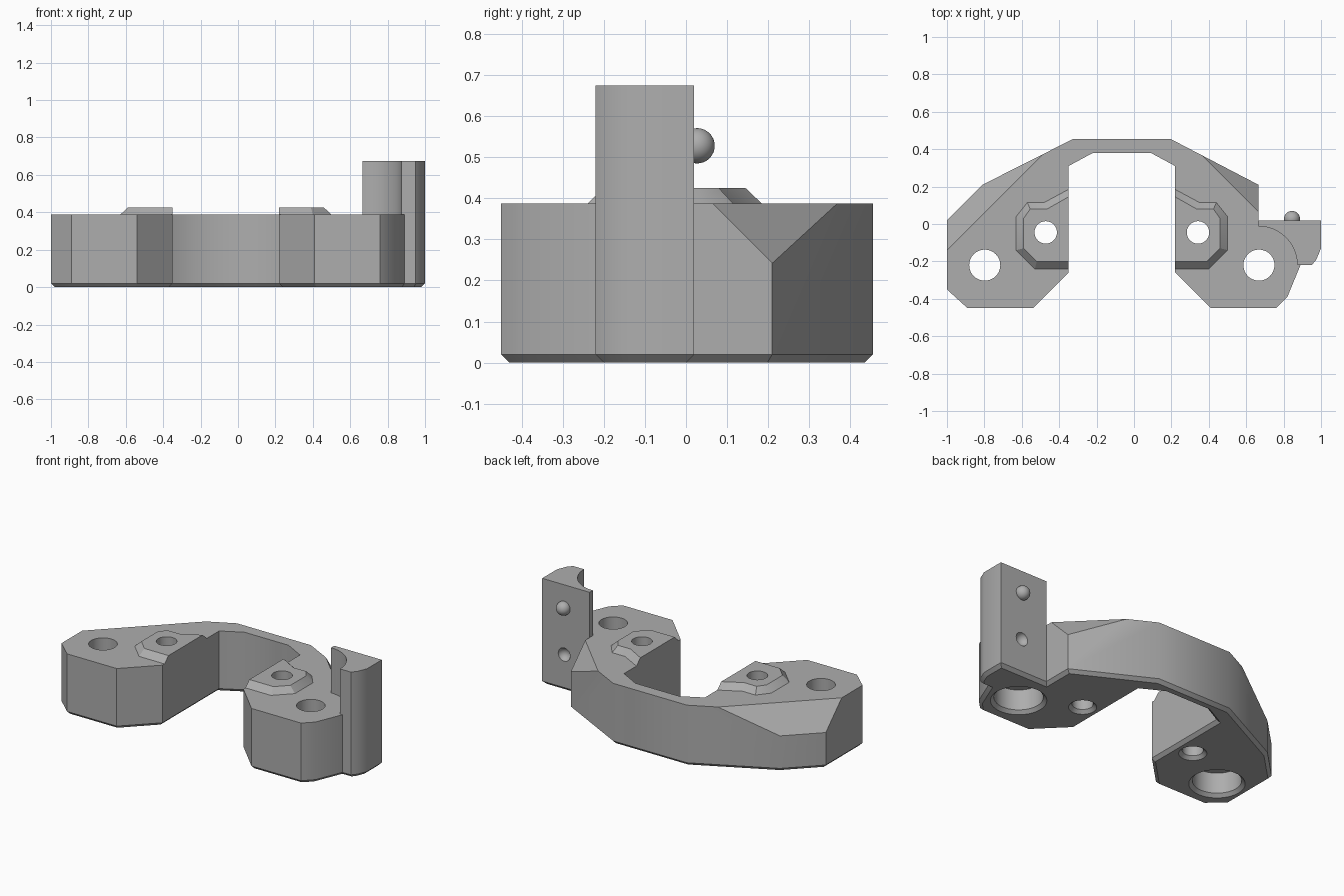
import bpy, bmesh, math
from mathutils import Vector

if "Cube" in bpy.data.objects:
    bpy.data.objects.remove(bpy.data.objects["Cube"])

MID = -0.065          # x of the mirror line between the two legs
TOP = 0.387           # top of the main body
grey = bpy.data.materials.new("grey_plastic")
grey.diffuse_color = (0.42, 0.42, 0.42, 1)
grey.use_nodes = True
grey.node_tree.nodes["Principled BSDF"].inputs["Base Color"].default_value = grey.diffuse_color


def loft(name, rings):
    """Solid through stacked (outline, z) rings with equal point counts."""
    bm = bmesh.new()
    loops = [[bm.verts.new((x, y, z)) for x, y in pts] for pts, z in rings]
    n = len(loops[0])
    for a, b in zip(loops, loops[1:]):
        for i in range(n):
            j = (i + 1) % n
            bm.faces.new((a[i], a[j], b[j], b[i]))
    bm.faces.new(loops[0][::-1])
    bm.faces.new(loops[-1])
    bmesh.ops.recalc_face_normals(bm, faces=bm.faces)
    me = bpy.data.meshes.new(name)
    bm.to_mesh(me)
    bm.free()
    me.materials.append(grey)
    ob = bpy.data.objects.new(name, me)
    bpy.context.collection.objects.link(ob)
    return ob


def inset(pts, d):
    """Move every edge of a counter-clockwise outline inward by d."""
    out = []
    for i, p in enumerate(pts):
        p, a, b = Vector(p), Vector(pts[i - 1]), Vector(pts[(i + 1) % len(pts)])
        e, f = (p - a).normalized(), (b - p).normalized()
        n, m = Vector((-e.y, e.x)), Vector((-f.y, f.x))
        out.append(tuple(p + (n + m) * (d / (1 + n.dot(m)))))
    return out


def circle(x, y, r, n=48):
    return [(x + r * math.cos(2 * math.pi * i / n), y + r * math.sin(2 * math.pi * i / n))
            for i in range(n)]


def mirror(pts):
    return [(2 * MID - x, y) for x, y in reversed(pts)]


def combine(ob, other, op):
    mod = ob.modifiers.new(op, 'BOOLEAN')
    mod.operation, mod.solver, mod.object = op, 'EXACT', other
    bpy.context.view_layer.objects.active = ob
    bpy.ops.object.modifier_apply(modifier=mod.name)
    bpy.data.objects.remove(other)


def ball(name, loc, r):
    bpy.ops.mesh.primitive_uv_sphere_add(segments=32, ring_count=16, radius=r, location=loc)
    ob = bpy.context.object
    ob.name = name
    ob.data.materials.append(grey)
    return ob


# Arched body with two legs and the foot of the side block
left_leg = [(-1, 0.02), (-1, -0.35), (-0.89, -0.45), (-0.54, -0.45), (-0.35, -0.26),
            (-0.35, 0.31), (-0.22, 0.38)]
right_leg = [(0.09, 0.38), (0.22, 0.31), (0.22, -0.26), (0.41, -0.45), (0.76, -0.45),
             (0.82, -0.39), (0.89, -0.22)]
block_side = [(0.95, -0.22), (0.975, -0.19), (1, -0.13), (1, 0.02), (0.665, 0.02)]
back = [(0.665, 0.21), (0.195, 0.455), (-0.325, 0.455), (-0.81, 0.21)]
outline = left_leg + right_leg + block_side + back
body = loft("body", [(inset(outline, 0.02), 0), (outline, 0.02), (outline, TOP)])

# Sloped cuts on the two back shoulders
slope = []
for z in (0.187, 0.487):
    c = 0.73 + TOP - z
    slope.append(([(c - 0.03, 0.03), (1.5, 0.03), (1.5, 0.6), (c - 0.6, 0.6)], z))
combine(body, loft("right_slope_cutter", slope), 'DIFFERENCE')
slope = []
for z in (0.187, 0.487):
    c = 0.86 + TOP - z
    slope.append(([(-c - 0.3, -0.3), (0.6 - c, 0.6), (-1.8, 0.6), (-1.8, -0.3)], z))
combine(body, loft("left_slope_cutter", slope), 'DIFFERENCE')

# Tall side block with a curved groove around the screw hole
arc = [(0.665 + 0.208 * math.sin(a), -0.22 + 0.208 * math.cos(a))
       for a in [math.pi / 2 * i / 20 for i in range(21)]]
block = block_side + arc
combine(body, loft("side_block", [(block, 0.2), (block, 0.675)]), 'UNION')

# Raised pads on both legs
low = [(-0.35, -0.24), (-0.35, 0.185), (-0.48, 0.115), (-0.57, 0.115), (-0.63, 0.04),
       (-0.63, -0.14), (-0.53, -0.24)]
high = [(-0.35, -0.20), (-0.35, 0.145), (-0.465, 0.08), (-0.555, 0.08), (-0.59, 0.03),
        (-0.59, -0.13), (-0.52, -0.20)]
for flip in (False, True):
    a, b = (mirror(low), mirror(high)) if flip else (low, high)
    combine(body, loft("pad", [(a, 0.3), (a, TOP), (b, 0.425)]), 'UNION')

# Screw holes with counterbores below, and small pad holes
for s in (-1, 1):
    x = MID + s * 0.733
    combine(body, loft("screw_cutter", [(circle(x, -0.22, r), z) for r, z in
            ((0.18, -0.02), (0.14, 0.02), (0.14, 0.15), (0.083, 0.15), (0.083, 0.5))]),
            'DIFFERENCE')
    x = MID + s * 0.407
    combine(body, loft("pad_hole_cutter", [(circle(x, -0.045, r), z) for r, z in
            ((0.10, -0.02), (0.06, 0.02), (0.06, 0.5))]), 'DIFFERENCE')

# Dimple and locating knob on the back of the block
combine(body, ball("dimple_cutter", (0.845, 0.028, 0.23), 0.043), 'DIFFERENCE')
knob = ball("locating_knob", (0.845, 0.027, 0.528), 0.043)

for ob in (body, knob):
    bpy.ops.object.select_all(action='DESELECT')
    ob.select_set(True)
    bpy.context.view_layer.objects.active = ob
    bpy.ops.object.shade_smooth_by_angle(angle=math.radians(30))
